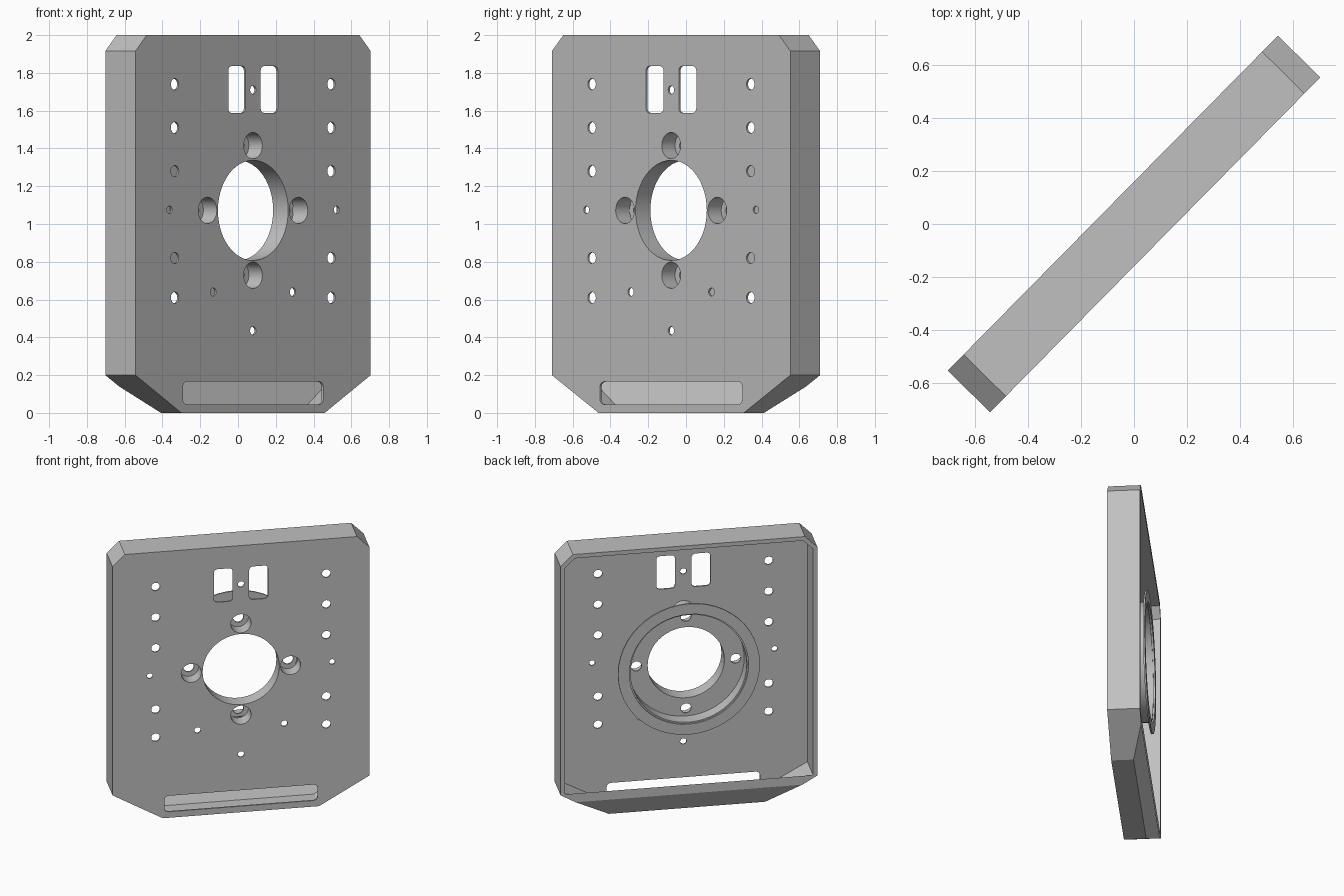
import bpy, bmesh, math
from mathutils import Matrix, Vector

if "Cube" in bpy.data.objects:
    bpy.data.objects.remove(bpy.data.objects["Cube"])

HALF = 0.112                 # half the depth of the tray
FRONT, WEB_BACK = -HALF, -HALF + 0.012
HUB_Z = 1.072
TURN = Matrix.Rotation(math.radians(45.4), 4, "Z")

metal = bpy.data.materials.new("plain_grey")
metal.use_nodes = True
GREY = (0.53, 0.53, 0.53, 1)
metal.diffuse_color = GREY
metal.node_tree.nodes["Principled BSDF"].inputs["Base Color"].default_value = GREY


def finish(bm, name):
    bmesh.ops.recalc_face_normals(bm, faces=bm.faces)
    mesh = bpy.data.meshes.new(name)
    bm.to_mesh(mesh)
    bm.free()
    mesh.materials.append(metal)
    obj = bpy.data.objects.new(name, mesh)
    bpy.context.collection.objects.link(obj)
    return obj


def prism(bm, outline, y0, y1):
    """Extrude a list of (x, z) points from y0 to y1."""
    face = bm.faces.new([bm.verts.new((x, y0, z)) for x, z in outline])
    ext = bmesh.ops.extrude_face_region(bm, geom=[face])["geom"]
    moved = [g for g in ext if isinstance(g, bmesh.types.BMVert)]
    bmesh.ops.translate(bm, verts=moved, vec=(0, y1 - y0, 0))


def circle(x, z, r, n=24):
    return [(x + r * math.cos(math.tau * i / n), z + r * math.sin(math.tau * i / n))
            for i in range(n)]


def rounded(x, z, hw, hh, r, n=4):
    pts = []
    for q, (sx, sz) in enumerate([(1, 1), (-1, 1), (-1, -1), (1, -1)]):
        for i in range(n + 1):
            a = math.pi / 2 * (q + i / n)
            pts.append((x + sx * (hw - r) + r * math.cos(a),
                        z + sz * (hh - r) + r * math.sin(a)))
    return pts


def subtract(obj, cutter):
    mod = obj.modifiers.new("cut", "BOOLEAN")
    mod.operation, mod.solver, mod.object = "DIFFERENCE", "EXACT", cutter
    deps = bpy.context.evaluated_depsgraph_get()
    mesh = bpy.data.meshes.new_from_object(obj.evaluated_get(deps))
    obj.modifiers.clear()
    obj.data = mesh
    bpy.data.objects.remove(cutter)


def tray_solid(name, inset, y0, y1):
    """Eight-sided block with a sloped lower back; inset shrinks every side."""
    k = inset
    half = [(0.54 - 0.4 * k, k), (0.887 - k, 0.2 + 0.3 * k),
            (0.887 - k, 1.915 - 0.4 * k), (0.802 - 0.4 * k, 2 - k)]
    bm = bmesh.new()
    prism(bm, half + [(-x, z) for x, z in reversed(half)], y0, y1)
    normal = Vector((0, 0.14, -0.072)).normalized()
    point = Vector((0, HALF, 0.14)) - normal * k
    bmesh.ops.bisect_plane(bm, geom=bm.verts[:] + bm.edges[:] + bm.faces[:],
                           plane_co=point, plane_no=normal, clear_outer=True)
    bmesh.ops.holes_fill(bm, edges=[e for e in bm.edges if e.is_boundary], sides=0)
    return finish(bm, name)


def lathe(name, profile, n=48):
    """Spin a closed (radius, y) profile around the hub axis."""
    bm = bmesh.new()
    rings = [[bm.verts.new((x, y, z)) for x, z in circle(0, HUB_Z, r, n)]
             for r, y in profile]
    for a, b in zip(rings, rings[1:] + rings[:1]):
        for i in range(n):
            j = (i + 1) % n
            bm.faces.new((a[i], a[j], b[j], b[i]))
    return finish(bm, name)


# Hollow tray with thin walls, open at the back
tray = tray_solid("tray", 0, FRONT, HALF)
subtract(tray, tray_solid("pocket_cutter", 0.03, WEB_BACK, HALF + 0.1))

# Openings through the front sheet
BORE, WELL, WELL_R = 0.265, 0.07, 0.343
wells = [(WELL_R, HUB_Z), (-WELL_R, HUB_Z), (0, HUB_Z + WELL_R), (0, HUB_Z - WELL_R)]
shapes = [circle(0, HUB_Z, BORE, 48), rounded(0, 0.105, 0.53, 0.06, 0.03),
          circle(0, 1.71, 0.022), circle(0, 0.435, 0.022)]
shapes += [circle(x, z, WELL) for x, z in wells]
for s in (-1, 1):
    shapes += [circle(s * 0.59, z, 0.03) for z in (1.74, 1.51, 1.28, 0.82, 0.61)]
    shapes += [circle(s * 0.63, 1.075, 0.02), circle(s * 0.3, 0.64, 0.022),
               rounded(s * 0.122, 1.712, 0.065, 0.124, 0.025)]
bm = bmesh.new()
for s in shapes:
    prism(bm, s, FRONT - 0.05, WEB_BACK + 0.004)
subtract(tray, finish(bm, "opening_cutter"))

# Hub cup: bore sleeve, recessed floor, wall and rear flange
hub = lathe("hub_cup", [
    (BORE, WEB_BACK), (BORE, 0), (0.412, 0), (0.412, HALF), (0.49, HALF),
    (0.49, 0.1), (0.402, 0.1), (0.402, -0.012), (BORE + 0.008, -0.012),
    (BORE + 0.008, WEB_BACK)])
bm = bmesh.new()
for x, z in wells:
    prism(bm, circle(x, z, 0.036), -0.05, 0.05)
subtract(hub, finish(bm, "bolt_cutter"))

# Bolt wells joining the front sheet to the hub floor
parts = [tray, hub]
for k, (x, z) in enumerate(wells):
    bm = bmesh.new()
    prism(bm, circle(x, z, WELL + 0.006), WEB_BACK, -0.006)
    well = finish(bm, f"bolt_well_{k + 1}")
    bm = bmesh.new()
    prism(bm, circle(x, z, WELL), WEB_BACK - 0.05, 0.05)
    subtract(well, finish(bm, "well_cutter"))
    parts.append(well)

# Turn the whole plate and shade the round parts smoothly
bpy.ops.object.select_all(action="DESELECT")
for obj in parts:
    obj.data.transform(TURN)
    obj.select_set(True)
bpy.context.view_layer.objects.active = tray
bpy.ops.object.shade_smooth_by_angle(angle=math.radians(25))
